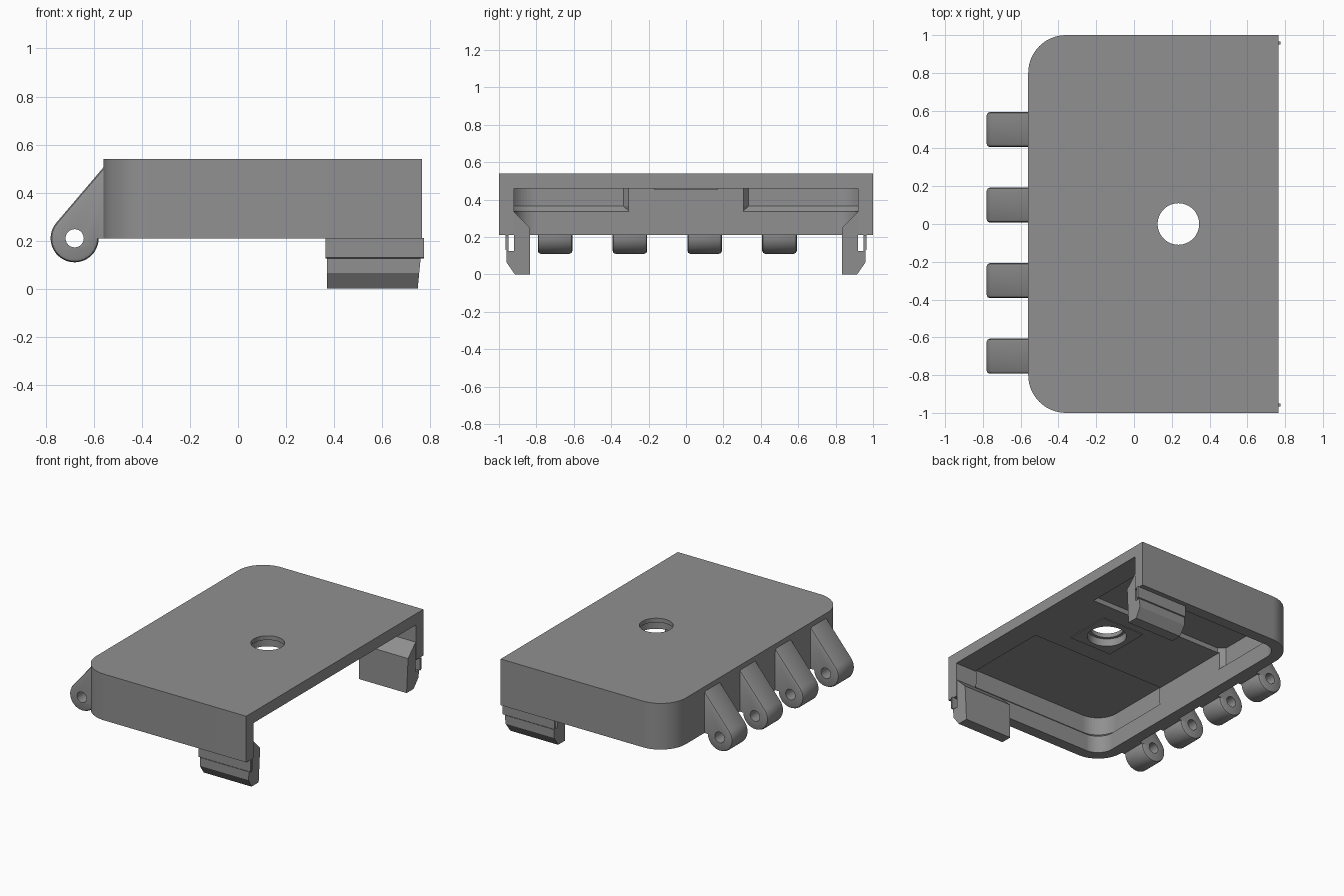
import bpy, bmesh, math
from mathutils import Vector

if "Cube" in bpy.data.objects:
    bpy.data.objects.remove(bpy.data.objects["Cube"])

grey = bpy.data.materials.new("mid_grey")
grey.diffuse_color = (0.28, 0.28, 0.28, 1)
grey.use_nodes = True
grey.node_tree.nodes["Principled BSDF"].inputs["Base Color"].default_value = grey.diffuse_color


def finish(name, bm):
    bmesh.ops.recalc_face_normals(bm, faces=bm.faces)
    me = bpy.data.meshes.new(name)
    bm.to_mesh(me)
    bm.free()
    me.materials.append(grey)
    ob = bpy.data.objects.new(name, me)
    bpy.context.collection.objects.link(ob)
    return ob


def loft(name, rings):
    """Skin a stack of equal-length closed rings and cap both ends."""
    bm = bmesh.new()
    vs = [[bm.verts.new(p) for p in r] for r in rings]
    n = len(vs[0])
    for a, b in zip(vs, vs[1:]):
        for i in range(n):
            bm.faces.new((a[i], a[(i + 1) % n], b[(i + 1) % n], b[i]))
    bm.faces.new(vs[0])
    bm.faces.new(vs[-1])
    return finish(name, bm)


def plan(name, pts, z0, z1):
    return loft(name, [[(x, y, z) for x, y in pts] for z in (z0, z1)])


def arc(cx, cy, r, a0, a1, n):
    return [(cx + r * math.cos(math.radians(a0 + (a1 - a0) * i / n)),
             cy + r * math.sin(math.radians(a0 + (a1 - a0) * i / n))) for i in range(n + 1)]


def cut(ob, cutter):
    m = ob.modifiers.new("cut", 'BOOLEAN')
    m.object = cutter
    m.solver = 'EXACT'
    cutter.hide_render = True
    cutter.hide_viewport = True
    cutter.display_type = 'WIRE'


def smooth(ob):
    bpy.ops.object.select_all(action='DESELECT')
    bpy.context.view_layer.objects.active = ob
    ob.select_set(True)
    bpy.ops.object.shade_smooth_by_angle(angle=math.radians(30))


def tray(inset, right):
    """Outline with two rounded corners on the hinge side."""
    r = 0.2 - inset
    return ([(right, 1 - inset)] + arc(-0.36, 0.8, r, 90, 180, 14)
            + arc(-0.36, -0.8, r, 180, 270, 14) + [(right, -1 + inset)])


# Cover shell, hollow underneath and open on the right
shell = plan("cover_shell", tray(0, 0.765), 0.21, 0.54)
cut(shell, plan("cavity_cutter", tray(0.08, 0.9), 0.1, 0.46))


# Two undercut pockets in the ceiling and corner walls
def pocket_ring(s, d, z):
    pts = [(0.6, 0.3), (-0.47, 0.3), (-0.48 - d, 0.3 + d)]
    pts += arc(-0.36, 0.8, 0.12 + d, 180, 90, 14) + [(0.6 - d, 0.92 + d), (0.6, 0.91)]
    return [(x, s * y, z) for x, y in pts]


for s, side in ((1, "back"), (-1, "front")):
    cut(shell, loft(side + "_pocket_cutter", [pocket_ring(s, d, z) for d, z in
                    ((0.001, 0.335), (0.035, 0.365), (0.035, 0.495))]))

# Round hole with a wider counterbore below
cut(shell, plan("hole_cutter", arc(0.235, 0, 0.11, 0, 352.5, 47), 0.4, 0.6))
cut(shell, plan("counterbore_cutter", arc(0.235, 0, 0.13, 0, 352.5, 47), 0.4, 0.51))
smooth(shell)

# Thin square plate around the hole
plate = plan("hole_plate", [(0.235 + 0.17 * a, 0.17 * b) for a, b in
             ((-1, -1), (1, -1), (1, 1), (-1, 1))], 0.455, 0.462)
cut(plate, plan("plate_hole_cutter", arc(0.235, 0, 0.13, 0, 352.5, 47), 0.4, 0.6))

# Hinge knuckles
knuckle = arc(-0.68, 0.21, 0.1, 139.5, 360, 30) + [(-0.55, 0.21), (-0.55, 0.517)]
for i in range(4):
    y = -0.7 + 0.4 * i
    w, b = 0.0925, 0.016

    def ring(t, d):
        # shrink the rounded side edges towards the pin
        c = Vector((-0.68, 0.21))
        out = []
        for x, z in knuckle:
            if x > -0.56:
                out.append((x, y + t, z - (d * 1.54 if z > 0.3 else 0)))
            else:
                v = c + (Vector((x, z)) - c) * (1 - d / 0.1)
                out.append((v.x, y + t, v.y))
        return out

    e = b * 0.3
    hinge = loft("hinge_knuckle_%d" % (i + 1), [
        ring(-w, b), ring(-w + e, e), ring(-w + b, 0),
        ring(w - b, 0), ring(w - e, e), ring(w, b)])
    pin = [(x, z) for x, z in arc(-0.68, 0.21, 0.038, 0, 345, 23)]
    cut(hinge, loft("pin_hole_cutter_%d" % (i + 1),
                    [[(x, y + t, z) for x, z in pin] for t in (-0.2, 0.2)]))
    smooth(hinge)

# Snap clips and their outer strips
clip = [(0.93, 0.335), (0.92, 0.335), (0.835, 0.25), (0.835, 0), (0.915, 0),
        (0.96, 0.065), (0.96, 0.125), (0.92, 0.125), (0.92, 0.21), (0.93, 0.22)]
for s, side in ((1, "back"), (-1, "front")):
    loft(side + "_snap_clip", [
        [(0.37, s * y, z) for y, z in clip],
        [(0.748 + 0.012 * min(z / 0.125, 1), s * y, z) for y, z in clip]])
    loft(side + "_clip_strip", [
        [(x, s * y, z) for y, z in ((0.95, 0.125), (0.965, 0.13), (0.965, 0.212), (0.95, 0.212))]
        for x in (0.365, 0.775)])
